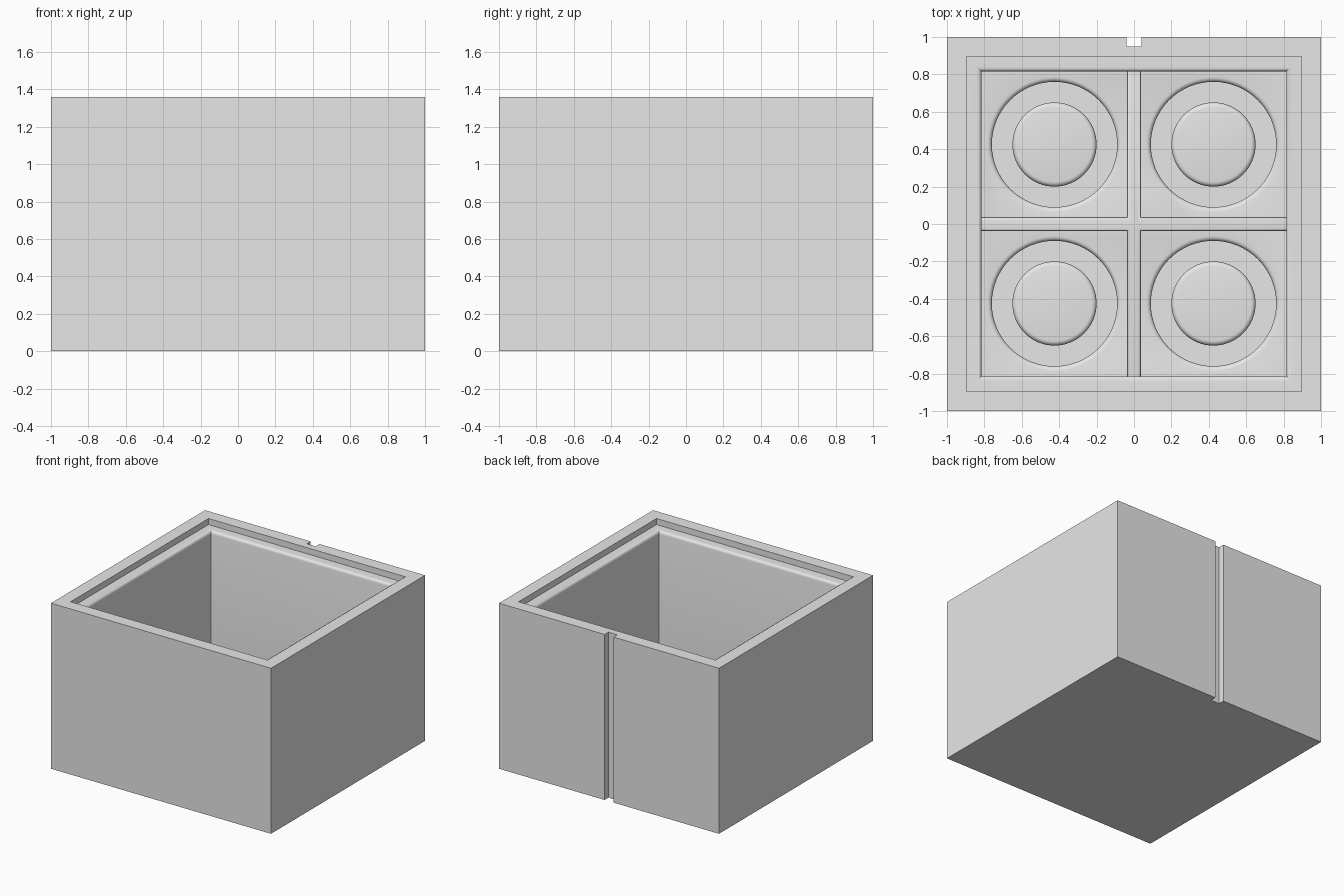
import bpy, bmesh, math

cube = bpy.data.objects.get("Cube")
if cube:
    bpy.data.objects.remove(cube)

HEIGHT, FLOOR, LEDGE = 1.36, 0.18, 1.31
CELL = 0.425          # cell centre offset
CAVITY = 0.815        # half width of the cavity
FILLET, STEPS = 0.025, 4

grey = bpy.data.materials.new("light grey")
grey.use_nodes = True
colour = (0.8, 0.8, 0.8, 1)
grey.diffuse_color = colour
grey.node_tree.nodes["Principled BSDF"].inputs["Base Color"].default_value = colour


def finish(name, bm):
    bmesh.ops.recalc_face_normals(bm, faces=bm.faces)
    mesh = bpy.data.meshes.new(name)
    bm.to_mesh(mesh)
    bm.free()
    mesh.materials.append(grey)
    obj = bpy.data.objects.new(name, mesh)
    bpy.context.collection.objects.link(obj)
    return obj


def activate(obj):
    bpy.ops.object.select_all(action='DESELECT')
    obj.select_set(True)
    bpy.context.view_layer.objects.active = obj


def smooth(obj):
    activate(obj)
    bpy.ops.object.shade_smooth_by_angle(angle=math.radians(30))


def loft(bm, loops, closed=False):
    """Join equal vertex loops with quads; return nothing."""
    pairs = list(zip(loops, loops[1:]))
    if closed:
        pairs.append((loops[-1], loops[0]))
    for a, b in pairs:
        for i in range(len(a)):
            j = (i + 1) % len(a)
            bm.faces.new((a[i], a[j], b[j], b[i]))


def arc(cx, cz, start, end):
    angles = [math.radians(start + (end - start) * i / STEPS) for i in range(STEPS + 1)]
    return [(cx + FILLET * math.cos(a), cz + FILLET * math.sin(a)) for a in angles]


def cut(target, cutter):
    cutter.hide_render = True
    mod = target.modifiers.new("cut", 'BOOLEAN')
    mod.operation, mod.solver, mod.object = 'DIFFERENCE', 'EXACT', cutter
    activate(target)
    bpy.ops.object.modifier_apply(modifier=mod.name)
    bpy.data.objects.remove(cutter)


# Box: square loops up the outside, over the rim and ledge, down to the floor
profile = [(1, 0), (1, HEIGHT), (0.895, HEIGHT), (0.895, LEDGE)]
profile += arc(CAVITY + FILLET, LEDGE - FILLET, 90, 180) + [(CAVITY, FLOOR)]
bm = bmesh.new()
loops = [[bm.verts.new((sx * h, sy * h, z)) for sx, sy in ((-1, -1), (1, -1), (1, 1), (-1, 1))]
         for h, z in profile]
loft(bm, loops)
bm.faces.new(loops[0])
bm.faces.new(loops[-1])
box = finish("box_body", bm)

# Vertical slot down the middle of the back
bm = bmesh.new()
bmesh.ops.create_cube(bm, size=1)
bmesh.ops.scale(bm, vec=(0.08, 0.1, 2), verts=bm.verts)
bmesh.ops.translate(bm, vec=(0, 1, HEIGHT / 2), verts=bm.verts)
cut(box, finish("back_slot_cutter", bm))

# Ring grooves with rounded edges in the floor of each cell
INNER, OUTER, DEPTH, SIDES = 0.225, 0.335, 0.06, 64
groove = [(INNER, FLOOR - DEPTH), (OUTER, FLOOR - DEPTH)]
groove += arc(OUTER + FILLET, FLOOR - FILLET, 180, 90)
groove += [(OUTER + FILLET, FLOOR + DEPTH), (INNER - FILLET, FLOOR + DEPTH)]
groove += arc(INNER - FILLET, FLOOR - FILLET, 90, 0)
for sx in (-1, 1):
    for sy in (-1, 1):
        bm = bmesh.new()
        rings = [[bm.verts.new((sx * CELL + r * math.cos(t * math.tau / SIDES),
                                sy * CELL + r * math.sin(t * math.tau / SIDES), z))
                  for t in range(SIDES)] for r, z in groove]
        loft(bm, rings, closed=True)
        cut(box, finish("ring_groove_cutter", bm))
smooth(box)

# Low cross-shaped divider between the four cells
HALF, REACH, TOP = 0.038, CAVITY + 0.05, 0.4
bm = bmesh.new()
outline = []
for q in range(4):
    c, s = round(math.cos(q * math.pi / 2)), round(math.sin(q * math.pi / 2))
    for x, y in ((REACH, -HALF), (REACH, HALF), (HALF, HALF)):
        outline.append(bm.verts.new((x * c - y * s, x * s + y * c, FLOOR - 0.02)))
base = bm.faces.new(outline)
top = bmesh.ops.extrude_face_region(bm, geom=[base], use_keep_orig=True)["geom"]
bmesh.ops.translate(bm, vec=(0, 0, TOP - FLOOR + 0.02),
                    verts=[v for v in top if isinstance(v, bmesh.types.BMVert)])
bmesh.ops.recalc_face_normals(bm, faces=bm.faces)
rim = [e for e in bm.edges if all(v.co.z > TOP - 0.001 for v in e.verts)]
bmesh.ops.bevel(bm, geom=rim, offset=0.015, segments=3, profile=0.5, affect='EDGES')
smooth(finish("cross_divider", bm))
